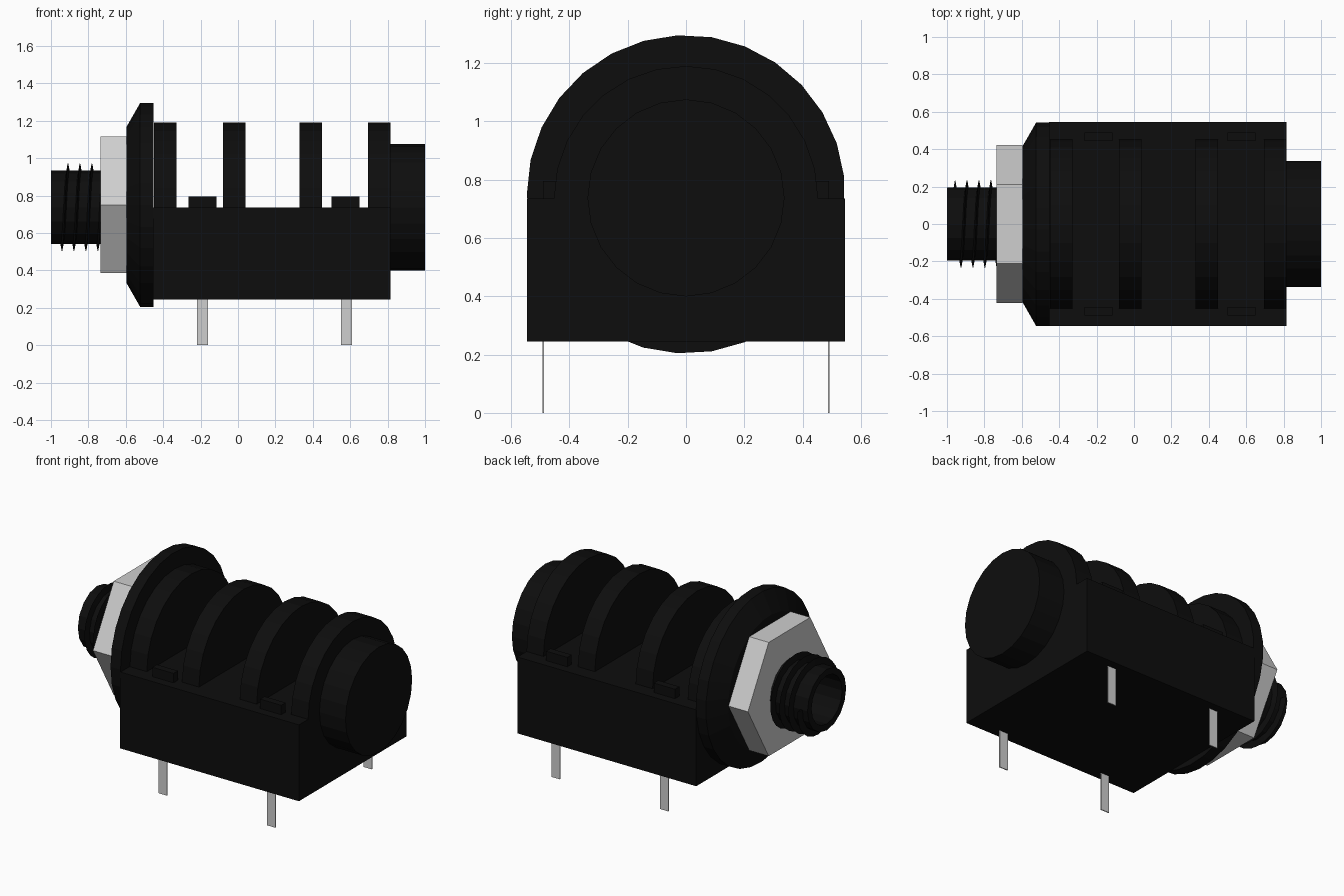
import bpy, bmesh, math

cube = bpy.data.objects.get("Cube")
if cube:
    bpy.data.objects.remove(cube, do_unlink=True)

AXIS = 0.7375        # height of the socket axis
FLANGE_AXIS = 0.75   # height of the flange and nut axis


def material(name, rgb, rough):
    m = bpy.data.materials.new(name)
    m.use_nodes = True
    m.diffuse_color = (*rgb, 1)
    b = m.node_tree.nodes["Principled BSDF"]
    b.inputs["Base Color"].default_value = (*rgb, 1)
    b.inputs["Roughness"].default_value = rough
    return m


BLACK = material("black plastic", (0.004, 0.004, 0.004), 0.5)
METAL = material("grey metal", (0.62, 0.62, 0.62), 0.4)


def finish(name, bm, mat):
    bmesh.ops.recalc_face_normals(bm, faces=bm.faces)
    me = bpy.data.meshes.new(name)
    bm.to_mesh(me)
    bm.free()
    me.materials.append(mat)
    ob = bpy.data.objects.new(name, me)
    bpy.context.collection.objects.link(ob)
    return ob


def circle(r, zc, n, start=0.0, sweep=2 * math.pi):
    """Points (y, z) around the axis; an open arc includes both ends."""
    full = sweep > 6.28
    return [(r * math.cos(start + sweep * i / n), zc + r * math.sin(start + sweep * i / n))
            for i in range(n if full else n + 1)]


def loft(name, sections, mat):
    """Join rings of (x, [(y, z)...]) along x and cap both ends."""
    bm = bmesh.new()
    rings = [[bm.verts.new((x, y, z)) for y, z in pts] for x, pts in sections]
    n = len(rings[0])
    for a, b in zip(rings, rings[1:]):
        for i in range(n):
            j = (i + 1) % n
            bm.faces.new((a[i], a[j], b[j], b[i]))
    bm.faces.new(rings[0])
    bm.faces.new(rings[-1])
    return finish(name, bm, mat)


def box(name, x0, x1, y0, y1, z0, z1, mat):
    pts = [(y0, z0), (y1, z0), (y1, z1), (y0, z1)]
    return loft(name, [(x0, pts), (x1, pts)], mat)


# Housing block
box("housing", -0.455, 0.815, -0.546, 0.546, 0.245, 0.735, BLACK)

# Half-disc ribs standing on the housing
for k, x in enumerate((-0.45, -0.08, 0.33, 0.695)):
    arc = circle(0.453, 0.737, 14, 0, math.pi)
    arc = [(0.453, 0.72)] + arc + [(-0.453, 0.72)]
    loft(f"rib_{k + 1}", [(x, arc), (x + 0.12, arc)], BLACK)

# Rear cap
cap = circle(0.338, AXIS, 24)
loft("rear_cap", [(0.80, cap), (1.0, cap)], BLACK)

# Bevelled front flange
step = math.radians(3.1)
loft("front_flange", [(x, circle(r, FLANGE_AXIS, 29, math.pi / 2 + step))
                      for x, r in ((-0.595, 0.42), (-0.523, 0.546), (-0.452, 0.546))], BLACK)

# Hexagonal nut, flat side up
hexagon = circle(0.4215, FLANGE_AXIS, 6)
loft("hex_nut", [(-0.735, hexagon), (-0.597, hexagon)], METAL)

# Hollow barrel: outer wall, rim and blind bore
loft("barrel", [(x, circle(r, AXIS, 16)) for x, r in
                ((-0.60, 0.196), (-1.0, 0.196), (-1.0, 0.155), (-0.62, 0.155))], BLACK)

# Helical thread ridge around the barrel
bm = bmesh.new()
PITCH, SEG, TURNS = 0.064, 24, 3.6
prev = None
for i in range(int(SEG * TURNS) + 1):
    a = 2 * math.pi * i / SEG
    x = -0.957 + PITCH * i / SEG
    ring = [bm.verts.new((x + dx, r * math.cos(a), AXIS - r * math.sin(a)))
            for dx, r in ((-0.009, 0.186), (0, 0.237), (0.009, 0.186))]
    if prev:
        for j in range(3):
            k = (j + 1) % 3
            bm.faces.new((prev[j], prev[k], ring[k], ring[j]))
    else:
        bm.faces.new(ring)
    prev = ring
bm.faces.new(prev)
finish("barrel_thread", bm, BLACK)

# Contact bumps on top and solder pins below, on both sides
for side, s in (("left", 1), ("right", -1)):
    for where, xb, xp in (("front", -0.265, -0.22), ("rear", 0.50, 0.55)):
        y0, y1 = sorted((s * 0.445, s * 0.49))
        box(f"contact_bump_{where}_{side}", xb, xb + 0.15, y0, y1, 0.72, 0.795, BLACK)
        box(f"pin_{where}_{side}", xp, xp + 0.06, s * 0.49 - 0.003, s * 0.49 + 0.003,
            0.0, 0.26, METAL)
